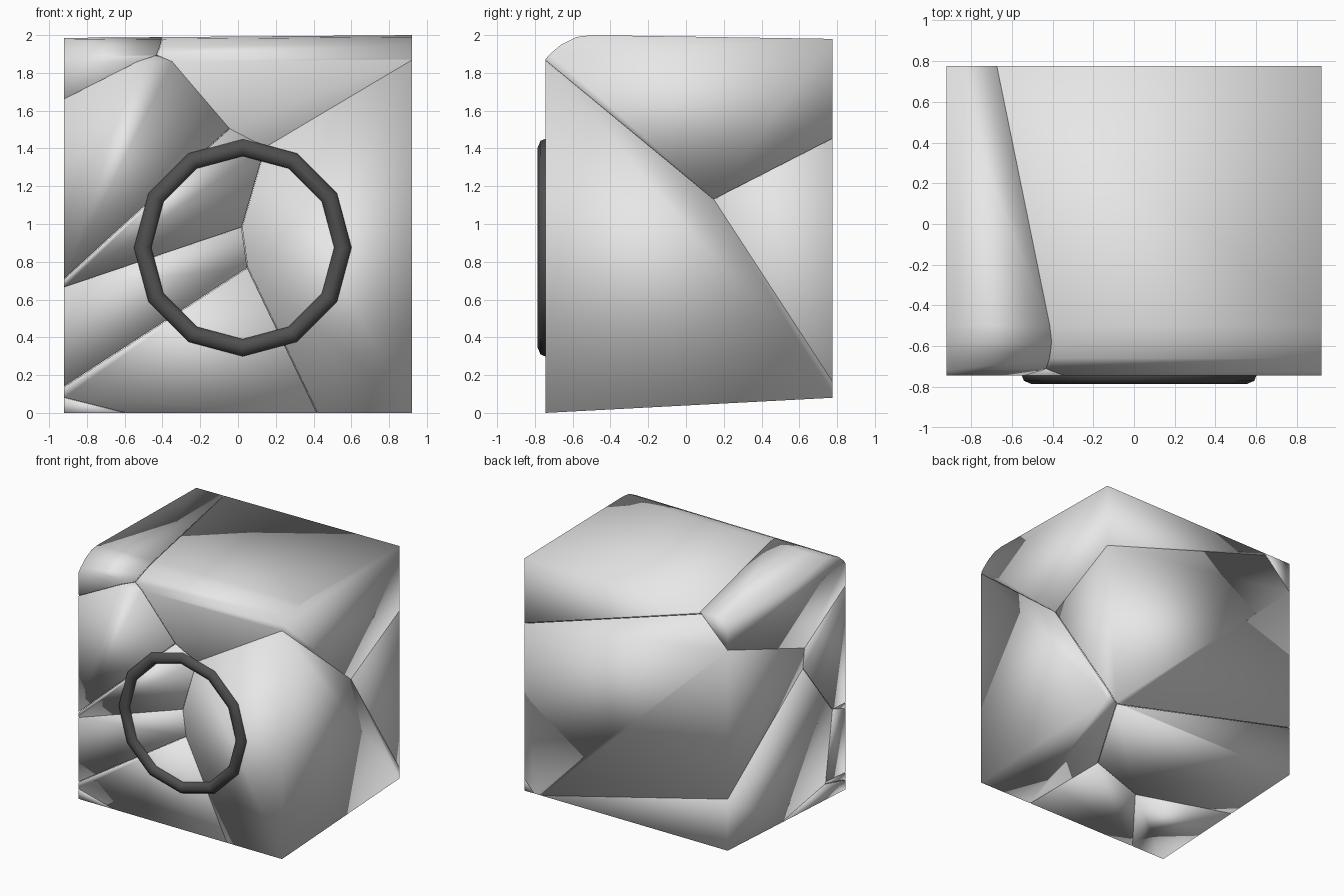
import bpy
import bmesh
from mathutils import Vector

cube = bpy.data.objects.get("Cube")
if cube:
    bpy.data.objects.remove(cube, do_unlink=True)


def make_material(name, grey):
    mat = bpy.data.materials.new(name)
    mat.use_nodes = True
    colour = (grey, grey, grey, 1)
    mat.diffuse_color = colour
    mat.node_tree.nodes["Principled BSDF"].inputs["Base Color"].default_value = colour
    return mat


stone = make_material("pale grey stone", 0.8)
rubber = make_material("dark grey ring", 0.08)

HALF_WIDTH = 0.92
GAP = 0.002

# Side outline of the block (y, z): sloping base, rounded front top edge
outline = [(-0.745, 0), (0.775, 0.08), (0.775, 1.98), (-0.5, 2),
           (-0.58, 1.99), (-0.66, 1.95), (-0.72, 1.9), (-0.745, 1.87)]

# Each shard owns the space where its linear field (x, y, z, offset) is highest
fields = {
    "front_right_shard": (0, 0, 0, 0),
    "top_shard": (-0.595, 0.827, 1, -0.707),
    "back_shard": (-0.704, 1.004, 0.654, -0.242),
    "base_shard": (-0.875, 0.512, -0.031, 0.324),
    "lower_front_shard": (-0.693, -0.02, -0.333, 0.276),
    "bottom_corner_shard": (-0.974, 0.261, -1.458, 0.3165),
    "middle_shard": (-0.834, -0.035, -0.116, 0.105),
    "core_shard": (-0.969, -0.161, 0.283, -0.378),
    "upper_side_shard": (-1.172, -0.169, 0.506, -0.729),
    "top_corner_shard": (-1.83, 0.589, 1.796, -2.917),
}


def build_block(bm):
    """Extrude the outline across x, with the top dipping slightly at one end."""
    ends = []
    for x in (-HALF_WIDTH, HALF_WIDTH):
        dip = 0.015 if x < 0 else 0
        ends.append([bm.verts.new((x, y, z - dip if z > 1 else z)) for y, z in outline])
    left, right = ends
    bm.faces.new(left)
    bm.faces.new(right)
    for i in range(len(outline)):
        j = (i + 1) % len(outline)
        bm.faces.new((left[i], left[j], right[j], right[i]))
    bmesh.ops.recalc_face_normals(bm, faces=bm.faces[:])


def build_shard(name, field):
    """Cut the block down to one shard, leaving a hairline seam."""
    bm = bmesh.new()
    build_block(bm)
    for other_name, other in fields.items():
        if other_name == name:
            continue
        diff = [a - b for a, b in zip(field, other)]
        normal = Vector(diff[:3])
        point = normal * (-diff[3] / normal.length_squared) + normal.normalized() * GAP
        cut = bmesh.ops.bisect_plane(
            bm, geom=bm.verts[:] + bm.edges[:] + bm.faces[:], dist=1e-5,
            plane_co=point, plane_no=normal, clear_inner=True)
        rim = [e for e in cut["geom_cut"]
               if isinstance(e, bmesh.types.BMEdge) and e.is_boundary]
        if len(rim) > 2:
            bmesh.ops.contextual_create(bm, geom=rim)
    bmesh.ops.recalc_face_normals(bm, faces=bm.faces[:])
    for face in bm.faces:
        face.smooth = True
    mesh = bpy.data.meshes.new(name)
    bm.to_mesh(mesh)
    bm.free()
    mesh.materials.append(stone)
    bpy.context.collection.objects.link(bpy.data.objects.new(name, mesh))


for shard_name, shard_field in fields.items():
    build_shard(shard_name, shard_field)

# Twelve-sided ring half sunk into the front face
bpy.ops.mesh.primitive_torus_add(
    major_segments=12, minor_segments=8, major_radius=0.53, minor_radius=0.05,
    location=(0.025, -0.735, 0.875), rotation=(1.5708, 0, 0))
ring = bpy.context.object
ring.name = "front_ring"
ring.data.materials.append(rubber)
bpy.ops.object.shade_smooth()
